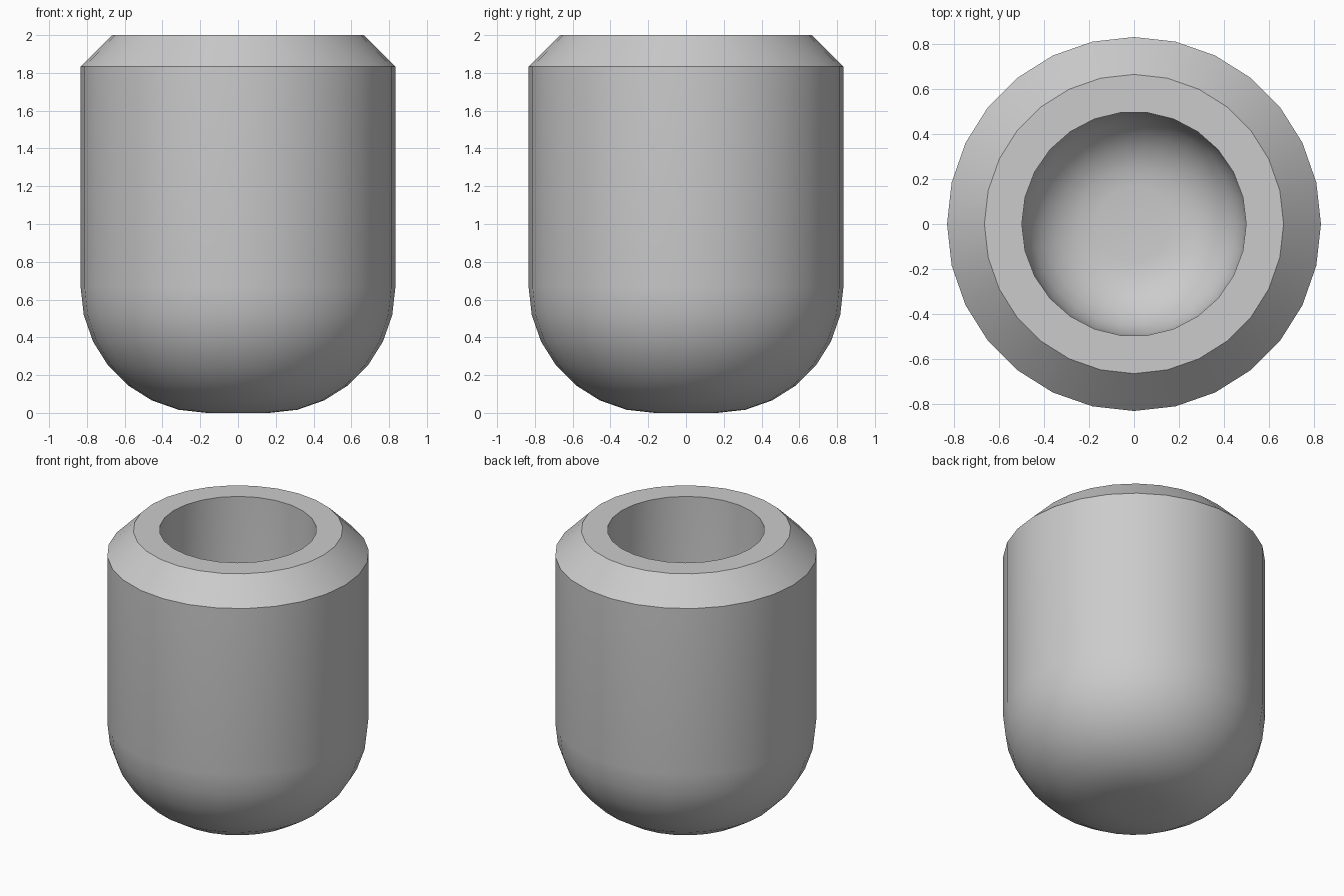
import bpy
import bmesh
import math

cube = bpy.data.objects.get("Cube")
if cube:
    bpy.data.objects.remove(cube, do_unlink=True)

U = 2 / 12  # wall thickness is two units, chamfer is one


def rounded_bottom(radius, floor, flat, steps):
    """Profile from the wall down a quarter-round to a flat centre."""
    fillet = radius - flat
    return [(flat + fillet * math.cos(a), floor + fillet * (1 - math.sin(a)))
            for a in (math.pi / 2 * i / steps for i in range(steps + 1))]


def lathe(bm, profile, sides):
    """Revolve a profile about z, close its last ring, return the first ring's edges."""
    rings = [[bm.verts.new((r * math.cos(math.tau * i / sides),
                            r * math.sin(math.tau * i / sides), z))
              for i in range(sides)] for r, z in profile]
    for a, b in zip(rings, rings[1:]):
        for i in range(sides):
            j = (i + 1) % sides
            bm.faces.new((a[i], a[j], b[j], b[i]))
    bm.faces.new(rings[-1])
    top = rings[0]
    return [bm.edges.get((top[i], top[(i + 1) % sides])) for i in range(sides)]


bm = bmesh.new()

# Outer shell: chamfered lip, straight wall, rounded base
outer = [(4 * U, 12 * U), (5 * U, 11 * U)] + rounded_bottom(5 * U, 0, U, 7)
rim = lathe(bm, outer, 28)

# Bore: straight wall and rounded floor
bore = [(3 * U, 12 * U)] + rounded_bottom(3 * U, 2 * U, U, 6)
rim += lathe(bm, bore, 26)

# Flat rim between the two rings
bmesh.ops.triangle_fill(bm, edges=rim, use_beauty=True, normal=(0, 0, 1))
bmesh.ops.recalc_face_normals(bm, faces=bm.faces)

mesh = bpy.data.meshes.new("cup_body")
bm.to_mesh(mesh)
bm.free()
cup = bpy.data.objects.new("cup_body", mesh)
bpy.context.collection.objects.link(cup)

# Plain grey material
grey = bpy.data.materials.new("light_grey")
grey.use_nodes = True
colour = (0.6, 0.6, 0.6, 1)
grey.diffuse_color = colour
grey.node_tree.nodes["Principled BSDF"].inputs["Base Color"].default_value = colour
mesh.materials.append(grey)

# Smooth curves, sharp chamfer and rim
bpy.ops.object.select_all(action="DESELECT")
cup.select_set(True)
bpy.context.view_layer.objects.active = cup
bpy.ops.object.shade_smooth_by_angle(angle=math.radians(30))
